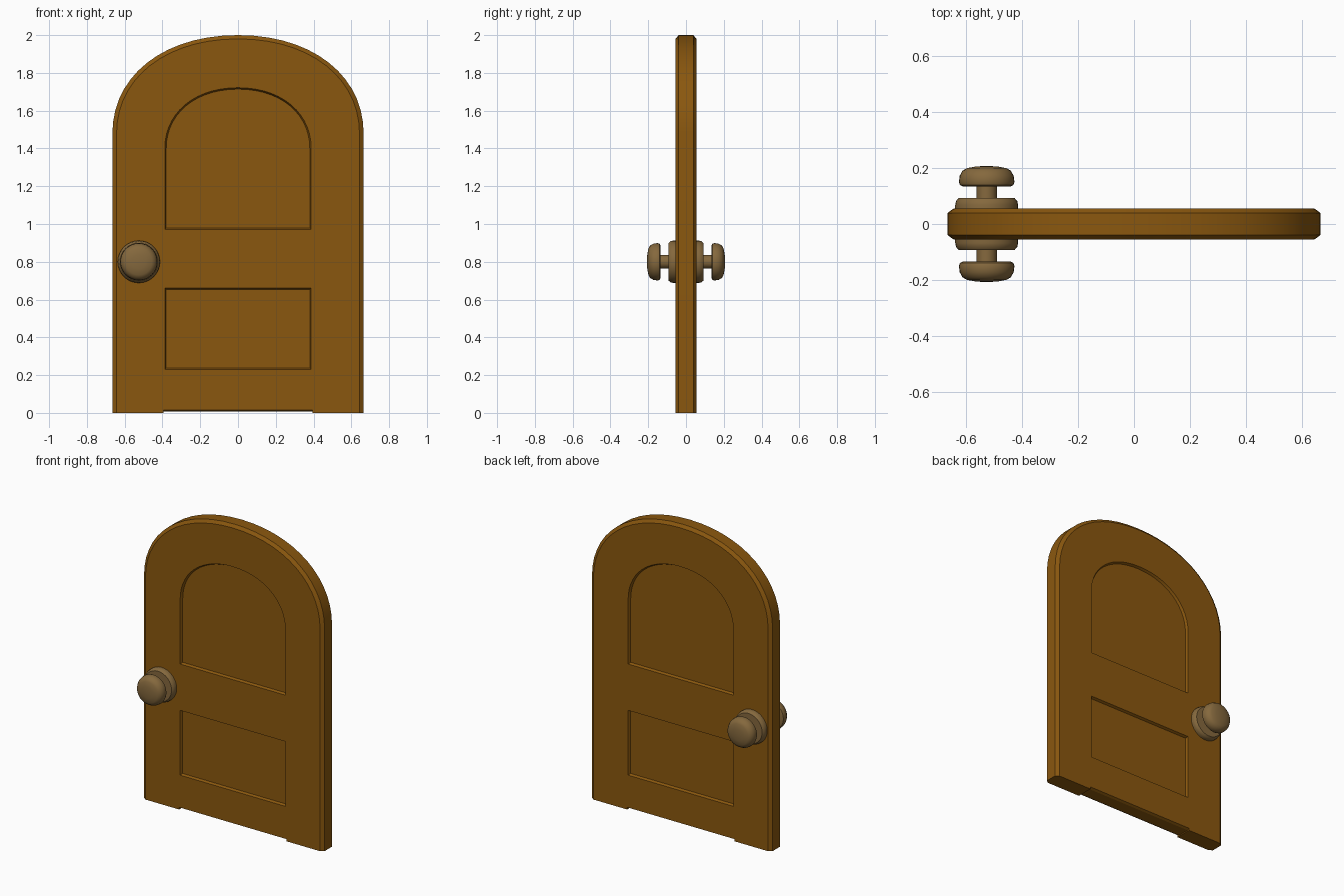
import bpy, bmesh, math

if "Cube" in bpy.data.objects:
    bpy.data.objects.remove(bpy.data.objects["Cube"])


def material(name, rgb):
    m = bpy.data.materials.new(name)
    m.diffuse_color = (*rgb, 1)
    m.use_nodes = True
    m.node_tree.nodes["Principled BSDF"].inputs["Base Color"].default_value = m.diffuse_color
    return m


WOOD = material("brown wood", (0.255, 0.096, 0.0045))
BRASS = material("dull brass", (0.235, 0.140, 0.047))


def arch(w, bottom, spring, top, n=14):
    """Arched outline in x/z: straight sides, then a flattened round top."""
    right = []
    for i in range(n + 1):
        t = i / n
        a, b, c, d = (1 - t) ** 3, 3 * t * (1 - t) ** 2, 3 * t * t * (1 - t), t ** 3
        h = top - spring
        right.append((w * (a + b + 0.6 * c), spring + h * (0.58 * b + c + d)))
    left = [(-x, z) for x, z in reversed(right[:-1])]
    return [(-w, bottom), (w, bottom)] + right + left


def rect(w, bottom, top):
    return [(-w, bottom), (w, bottom), (w, top), (-w, top)]


def loft(name, rings, mat, closed_ends=True):
    """Bridge rings of 3D points; a one-point ring makes a pole."""
    bm = bmesh.new()
    vs = [[bm.verts.new(p) for p in r] for r in rings]
    for a, b in zip(vs, vs[1:]):
        n = len(a)
        for i in range(n):
            j = (i + 1) % n
            bm.faces.new((a[i], a[j], b[0]) if len(b) == 1 else (a[i], a[j], b[j], b[i]))
    bm.faces.new(vs[0])
    if len(vs[-1]) > 2:
        bm.faces.new(vs[-1])
    bmesh.ops.recalc_face_normals(bm, faces=bm.faces)
    me = bpy.data.meshes.new(name)
    bm.to_mesh(me)
    bm.free()
    me.materials.append(mat)
    ob = bpy.data.objects.new(name, me)
    bpy.context.collection.objects.link(ob)
    return ob


def at_y(outline, y):
    return [(x, y, z) for x, z in outline]


def smooth(ob, angle=30):
    bpy.ops.object.select_all(action='DESELECT')
    ob.select_set(True)
    bpy.context.view_layer.objects.active = ob
    bpy.ops.object.shade_smooth_by_angle(angle=math.radians(angle))


# Door slab with chamfered outer edge
T = 0.055
outer = arch(0.665, 0, 1.48, 2.0)
inner = arch(0.643, 0, 1.48, 1.98)
door = loft("door", [at_y(inner, -T), at_y(outer, -0.039),
                     at_y(outer, 0.039), at_y(inner, T)], WOOD)

# Cutters: recessed panels with sloping rims, both faces
cutters = []
for side, s in (("front", -1), ("back", 1)):
    def upper(d):
        return arch(0.388 + d, 0.97 - d, 1.40, 1.722 + d)

    def lower(d):
        return rect(0.388 + d, 0.23 - d, 0.662 + d)

    for nm, f in (("upper", upper), ("lower", lower)):
        cutters.append(loft(f"{side}_{nm}_cutter",
                            [at_y(f(-0.008), s * 0.039), at_y(f(0.007), s * 0.07)], WOOD))

# Cutter: raised, eased underside of the bottom rail between the stiles
under = [(-0.07, -0.05), (0.07, -0.05), (0.07, 0.022), (0.04, 0.007),
         (-0.04, 0.007), (-0.07, 0.022)]
cutters.append(loft("underside_cutter",
                    [[(x, y, z) for y, z in under] for x in (-0.395, 0.395)], WOOD))

bpy.context.view_layer.objects.active = door
for c in cutters:
    c.hide_render = True
    m = door.modifiers.new("cut", 'BOOLEAN')
    m.operation = 'DIFFERENCE'
    m.solver = 'EXACT'
    m.object = c
    bpy.ops.object.modifier_apply(modifier=m.name)
for c in cutters:
    bpy.data.objects.remove(c)
smooth(door, 25)

# Door knobs: rose, stem and rounded knob turned in one profile
profile = [(0.112, 0.05), (0.112, 0.068), (0.109, 0.082), (0.100, 0.092),
           (0.036, 0.092), (0.036, 0.134), (0.085, 0.134), (0.095, 0.139),
           (0.099, 0.150), (0.096, 0.172), (0.086, 0.190), (0.070, 0.199),
           (0.038, 0.205), (0, 0.207)]
for side, s in (("front", -1), ("back", 1)):
    rings = []
    for r, y in profile:
        n = 32 if r else 1
        rings.append([(-0.525 + r * math.cos(2 * math.pi * i / n), s * y,
                       0.80 + r * math.sin(2 * math.pi * i / n)) for i in range(n)])
    smooth(loft(f"{side}_knob", rings, BRASS), 40)
